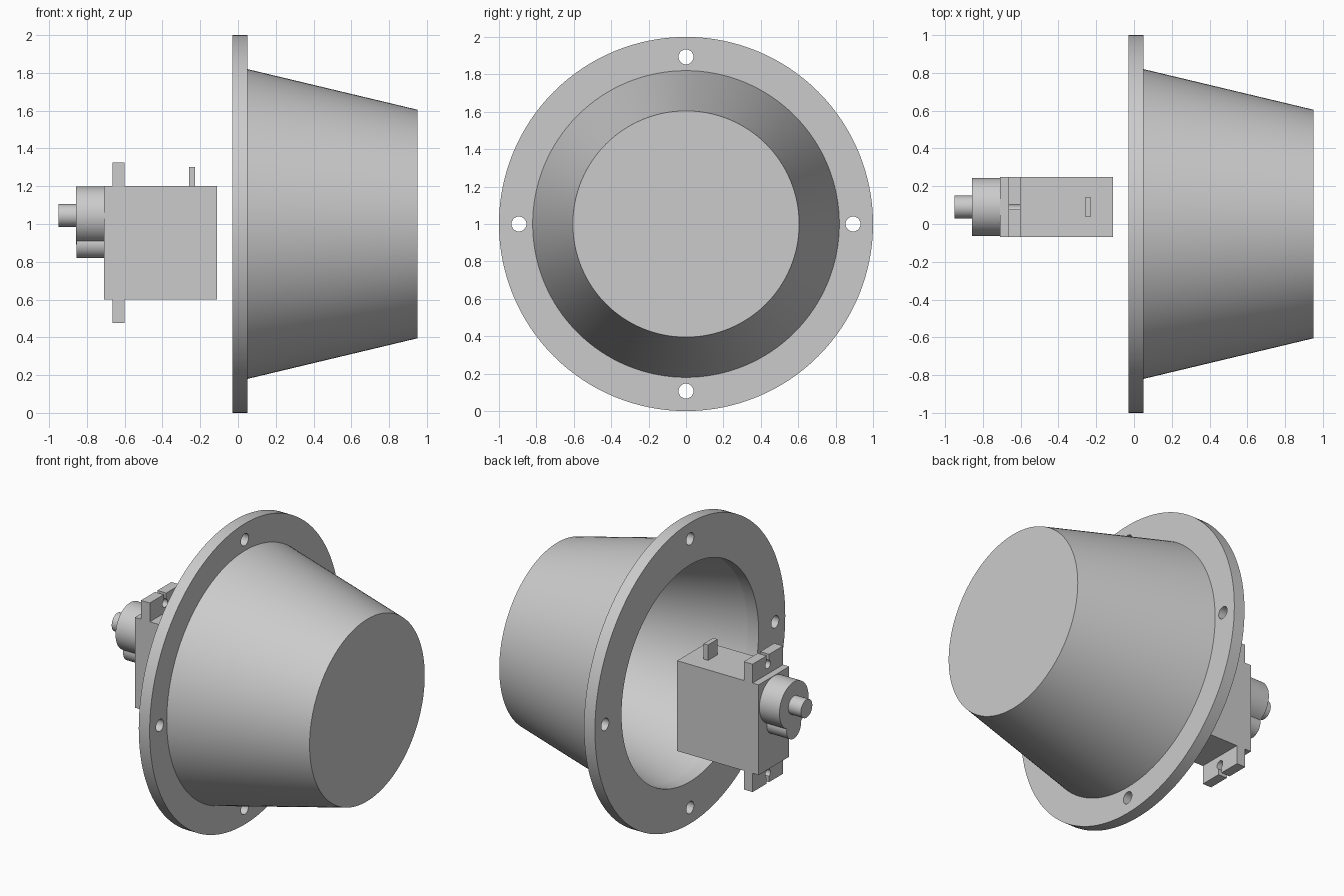
import bpy, bmesh, math
from mathutils import Matrix, Vector

cube = bpy.data.objects.get("Cube")
if cube:
    bpy.data.objects.remove(cube, do_unlink=True)

grey = bpy.data.materials.new("plain grey")
grey.use_nodes = True
grey.diffuse_color = (0.6, 0.6, 0.6, 1)
grey.node_tree.nodes["Principled BSDF"].inputs["Base Color"].default_value = (0.6, 0.6, 0.6, 1)


def finish(name, bm):
    bmesh.ops.recalc_face_normals(bm, faces=bm.faces)
    mesh = bpy.data.meshes.new(name)
    bm.to_mesh(mesh)
    bm.free()
    mesh.materials.append(grey)
    ob = bpy.data.objects.new(name, mesh)
    bpy.context.collection.objects.link(ob)
    return ob


def box(name, low, high):
    low, high = Vector(low), Vector(high)
    bm = bmesh.new()
    place = Matrix.Translation((low + high) / 2) @ Matrix.Diagonal((high - low).to_4d())
    bmesh.ops.create_cube(bm, size=1, matrix=place)
    return finish(name, bm)


def lathe(name, profile, y, z, steps=96):
    """Spin (x, radius) points about an axis parallel to x."""
    bm = bmesh.new()
    verts = [bm.verts.new((x, y, z + r)) for x, r in profile]
    edges = [bm.edges.new(pair) for pair in zip(verts, verts[1:])]
    bmesh.ops.spin(bm, geom=verts + edges, cent=(0, y, z), axis=(1, 0, 0),
                   angle=math.tau, steps=steps, use_merge=True)
    bmesh.ops.remove_doubles(bm, verts=bm.verts, dist=1e-5)
    return finish(name, bm)


def rod(name, x0, x1, r, y, z, steps=64):
    return lathe(name, [(x0, 0), (x0, r), (x1, r), (x1, 0)], y, z, steps)


def activate(ob):
    bpy.ops.object.select_all(action='DESELECT')
    ob.select_set(True)
    bpy.context.view_layer.objects.active = ob


def cut(ob, cutter):
    mod = ob.modifiers.new("cut", 'BOOLEAN')
    mod.operation, mod.solver, mod.object = 'DIFFERENCE', 'EXACT', cutter
    activate(ob)
    bpy.ops.object.modifier_apply(modifier=mod.name)
    bpy.data.objects.remove(cutter, do_unlink=True)


def smooth(ob):
    activate(ob)
    bpy.ops.object.shade_smooth_by_angle(angle=math.radians(10))


# Hollow tapered cup with a round mounting flange
cup = lathe("flanged_cup", [(0.95, 0), (0.95, 0.605), (0.05, 0.82), (0.05, 1), (-0.03, 1),
                            (-0.03, 0.72), (0.05, 0.72), (0.85, 0.52), (0.85, 0)], 0, 1, 128)
for i in range(4):
    a = i * math.pi / 2
    cut(cup, rod("hole_cutter", -0.1, 0.12, 0.04, 0.893 * math.cos(a), 1 + 0.893 * math.sin(a), 32))
smooth(cup)

# Servo motor body and wire block
mid = 0.09
box("servo_body", (-0.71, mid - 0.16, 0.6), (-0.11, mid + 0.16, 1.2))
box("wire_block", (-0.26, mid - 0.05, 1.19), (-0.228, mid + 0.05, 1.303))

# Mounting tabs, each with a screw hole open to the outer edge
for name, inner, outer in (("upper_tab", 1.2, 1.325), ("lower_tab", 0.6, 0.475)):
    tab = box(name, (-0.665, mid - 0.16, min(inner, outer)), (-0.6, mid + 0.16, max(inner, outer)))
    hole_z = (inner + outer) / 2
    end = outer + (0.05 if outer > inner else -0.05)
    cut(tab, rod("hole_cutter", -0.75, -0.5, 0.027, mid, hole_z, 32))
    cut(tab, box("slot_cutter", (-0.75, mid - 0.013, min(hole_z, end)),
                 (-0.5, mid + 0.013, max(hole_z, end))))
    smooth(tab)

# Gear housing and output shaft
smooth(rod("gear_housing", -0.857, -0.7, 0.153, mid, 1.045))
smooth(rod("small_gear_housing", -0.856, -0.7, 0.075, mid, 0.895))
smooth(rod("output_shaft", -0.95, -0.85, 0.06, mid, 1.045, 48))
